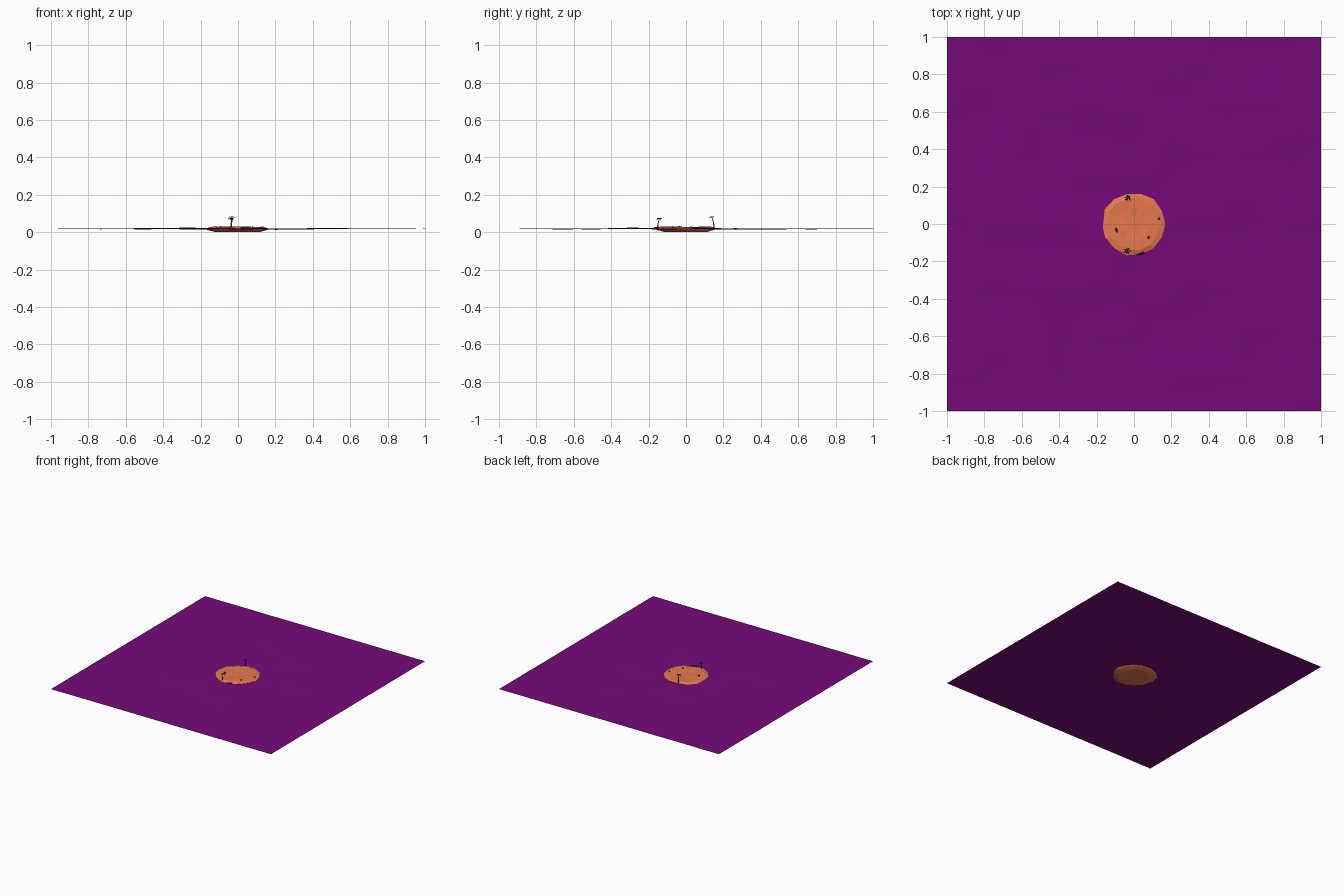
import bpy, bmesh, math, random
from mathutils import Vector, noise

if "Cube" in bpy.data.objects:
    bpy.data.objects.remove(bpy.data.objects["Cube"])

random.seed(4)

def mat(name, c):
    m = bpy.data.materials.new(name)
    m.diffuse_color = (*c, 1)
    m.use_nodes = True
    m.node_tree.nodes["Principled BSDF"].inputs["Base Color"].default_value = m.diffuse_color
    return m

SEA = mat("purple", (0.18, 0.003, 0.19))
SAND = mat("orange_sand", (0.80, 0.19, 0.075))
BARK = mat("bark", (0.16, 0.09, 0.06))
LEAF = mat("leaf", (0.01, 0.06, 0.07))
ROCK = mat("rock", (0.05, 0.03, 0.06))

def finish(bm, name, m):
    bmesh.ops.recalc_face_normals(bm, faces=bm.faces)
    me = bpy.data.meshes.new(name)
    bm.to_mesh(me)
    bm.free()
    me.materials.append(m)
    ob = bpy.data.objects.new(name, me)
    bpy.context.collection.objects.link(ob)
    return ob

# Sea: square grid with low ripples that fade at the rim
bm = bmesh.new()
bmesh.ops.create_grid(bm, x_segments=30, y_segments=30, size=1)
for v in bm.verts:
    edge = min(1, 1.15 - max(abs(v.co.x), abs(v.co.y)))
    n = noise.noise(Vector((v.co.x * 4, v.co.y * 5, 2.3)))
    v.co.z = 0.0175 + 0.009 * n * edge
finish(bm, "sea", SEA)

# Island: irregular low-poly disc built from stacked rings
bm = bmesh.new()
N = 14
wob = [random.uniform(0.95, 1.04) for _ in range(N)]
rings = []
for r, z in ((0.12, 0.001), (0.16, 0.012), (0.172, 0.019), (0.145, 0.026), (0.09, 0.027), (0.045, 0.025)):
    rings.append([bm.verts.new((r * wob[i] * math.cos(math.tau * i / N),
                                r * wob[i] * math.sin(math.tau * i / N),
                                z + (random.uniform(-0.003, 0.004) if z > 0.015 else 0)))
                  for i in range(N)])
for a, b in zip(rings, rings[1:]):
    for i in range(N):
        bm.faces.new((a[i], a[(i + 1) % N], b[(i + 1) % N], b[i]))
bm.faces.new(rings[0])
bm.faces.new(rings[-1])
finish(bm, "island", SAND)

# Palms: tapered bent trunk with drooping two-segment fronds
def palm(tag, base, top, size):
    base, top = Vector(base), Vector(top)
    bm = bmesh.new()
    prev = None
    for k in range(5):
        t = k / 4
        c = base.lerp(top, t)
        c.y += (top.y - base.y) * (t * t - t)
        r = 0.0042 - 0.0022 * t
        ring = [bm.verts.new(c + Vector((r * math.cos(a), r * math.sin(a), 0)))
                for a in (math.tau * i / 6 for i in range(6))]
        if prev:
            for i in range(6):
                bm.faces.new((prev[i], prev[(i + 1) % 6], ring[(i + 1) % 6], ring[i]))
        else:
            bm.faces.new(ring)
        prev = ring
    bm.faces.new(prev)
    finish(bm, tag + "_trunk", BARK)

    bm = bmesh.new()
    for i in range(7):
        a = math.tau * i / 7 + random.uniform(-0.2, 0.2)
        d = Vector((math.cos(a), math.sin(a), 0))
        s = Vector((-d.y, d.x, 0)) * size * 0.17
        L = size * random.uniform(0.8, 1.1)
        mid = top + d * L * 0.55 + Vector((0, 0, size * 0.28))
        tip = top + d * L - Vector((0, 0, size * 0.3))
        o = bm.verts.new(top)
        p, q = bm.verts.new(mid + s), bm.verts.new(mid - s)
        e = bm.verts.new(tip)
        bm.faces.new((o, p, q))
        bm.faces.new((p, e, q))
    finish(bm, tag + "_fronds", LEAF)

palm("back_palm", (-0.036, 0.150, 0.020), (-0.032, 0.139, 0.079), 0.020)
palm("front_palm", (-0.036, -0.152, 0.018), (-0.036, -0.143, 0.070), 0.022)

# Rocks and scrub: squashed faceted lumps
def lump(name, x, y, z, sx, sy, sz, rot=0):
    bm = bmesh.new()
    bmesh.ops.create_icosphere(bm, subdivisions=1, radius=1)
    for v in bm.verts:
        v.co *= random.uniform(0.8, 1.1)
        v.co = Vector((v.co.x * sx, v.co.y * sy, v.co.z * sz))
    ob = finish(bm, name, ROCK)
    ob.location = (x, y, z)
    ob.rotation_euler.z = rot

lump("west_rock", -0.094, -0.034, 0.027, 0.009, 0.018, 0.007, 0.4)
lump("east_rock", 0.132, 0.028, 0.026, 0.008, 0.008, 0.005)
lump("southeast_rock", 0.078, -0.072, 0.026, 0.007, 0.009, 0.006)
for i, (x, y) in enumerate(((0.022, -0.165), (0.035, -0.158), (0.05, -0.155))):
    lump(f"shore_rock_{i}", x, y, 0.022, 0.009, 0.006, 0.007, i)
